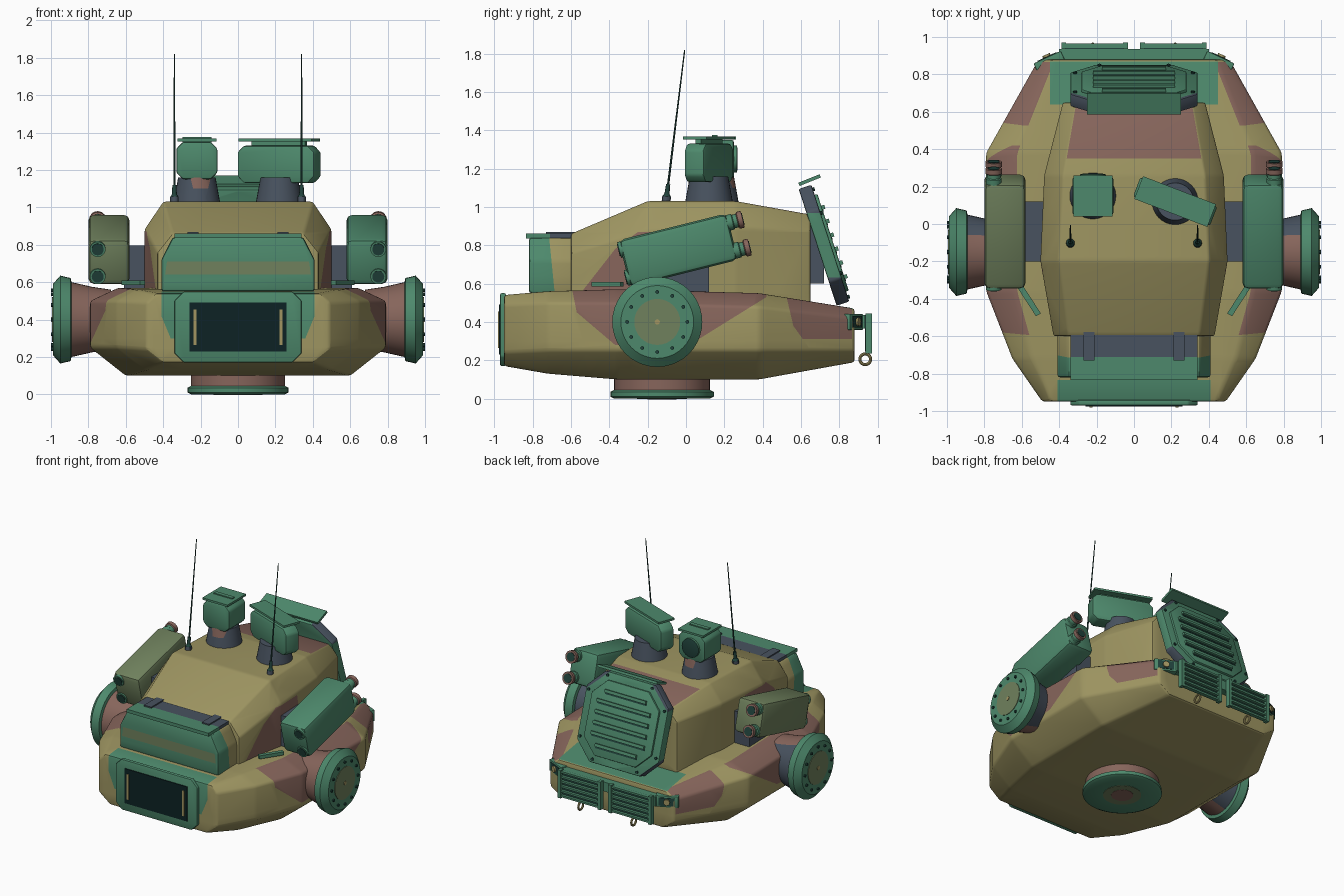
import bpy, bmesh
from math import pi, sin, cos, radians
from mathutils import Matrix, Vector

cube = bpy.data.objects.get("Cube")
if cube:
    bpy.data.objects.remove(cube, do_unlink=True)


def material(name, *rgb):
    m = bpy.data.materials.new(name)
    m.use_nodes = True
    m.diffuse_color = (*rgb, 1)
    m.node_tree.nodes["Principled BSDF"].inputs["Base Color"].default_value = (*rgb, 1)
    return m


KHAKI = material("khaki", .34, .30, .12)
BROWN = material("brown", .24, .13, .105)
GREEN = material("green", .075, .25, .15)
SLATE = material("slate", .065, .085, .115)
OLIVE = material("olive_green", .16, .22, .11)
GLASS = material("dark_glass", .004, .016, .018)
BEIGE = material("beige", .36, .30, .12)
DARK = material("dark_green", .015, .055, .045)


def T(x, y, z, rx=0, ry=0, rz=0):
    rot = Matrix.Rotation(radians(rz), 4, 'Z') @ Matrix.Rotation(radians(ry), 4, 'Y')
    return Matrix.Translation((x, y, z)) @ rot @ Matrix.Rotation(radians(rx), 4, 'X')


def finish(name, bm, mats, matrix=Matrix(), bevel=0):
    bmesh.ops.recalc_face_normals(bm, faces=bm.faces)
    if bevel:
        bmesh.ops.bevel(bm, geom=bm.edges[:], offset=bevel, segments=2, profile=.5,
                        affect='EDGES', clamp_overlap=True)
    bm.transform(matrix)
    mesh = bpy.data.meshes.new(name)
    bm.to_mesh(mesh)
    bm.free()
    for m in mats:
        mesh.materials.append(m)
    ob = bpy.data.objects.new(name, mesh)
    bpy.context.collection.objects.link(ob)
    return ob


def box(name, size, matrix, mat, bevel=0):
    bm = bmesh.new()
    bmesh.ops.create_cube(bm, size=1, matrix=Matrix.Diagonal((*size, 1)))
    return finish(name, bm, [mat], matrix, bevel)


def loft(name, rings, mats, matrix=Matrix(), bevel=0):
    bm = bmesh.new()
    loops = [[bm.verts.new(p) for p in ring] for ring in rings]
    n = len(loops[0])
    for a, b in zip(loops, loops[1:]):
        for i in range(n):
            bm.faces.new((a[i], a[(i + 1) % n], b[(i + 1) % n], b[i]))
    bm.faces.new(loops[0])
    bm.faces.new(loops[-1])
    return finish(name, bm, mats, matrix, bevel)


def prism(name, outline, depth, matrix, mat, bevel=0):
    rings = [[(x, y, z) for x, z in outline] for y in (-depth / 2, depth / 2)]
    return loft(name, rings, [mat], matrix, bevel)


def octagon(w, h, c):
    right = [(w - c, -h), (w, c - h), (w, h - c), (w - c, h)]
    return right + [(-x, z) for x, z in reversed(right)]


def lathe(name, profile, matrix, mats, bands=(), n=32):
    """Profile of (radius, height); bands give each segment's material index."""
    rings = [[(r * cos(2 * pi * i / n), r * sin(2 * pi * i / n), h) for i in range(n)]
             for r, h in profile]
    ob = loft(name, rings, mats, matrix)
    for k, idx in enumerate(bands):
        for f in ob.data.polygons[k * n:(k + 1) * n]:
            f.material_index = idx
    ob.data.polygons[-1].material_index = bands[-1] if bands else 0
    return ob


def paint(ob, mat, u, v, pts, cond=lambda c: True):
    """Cut a convex counter-clockwise patch, seen along the third axis, and colour it."""
    if mat.name not in ob.data.materials:
        ob.data.materials.append(mat)
    slot = ob.data.materials.find(mat.name)
    bm = bmesh.new()
    bm.from_mesh(ob.data)
    planes = []
    for a, b in zip(pts, pts[1:] + pts[:1]):
        co, no = Vector(), Vector()
        co[u], co[v] = a
        no[u], no[v] = b[1] - a[1], a[0] - b[0]
        planes.append((co, no.normalized()))
        bmesh.ops.bisect_plane(bm, geom=bm.verts[:] + bm.edges[:] + bm.faces[:],
                               plane_co=co, plane_no=planes[-1][1], dist=1e-5)
    for f in bm.faces:
        c = f.calc_center_median()
        if cond(c) and all((c - co).dot(no) < 1e-4 for co, no in planes):
            f.material_index = slot
    bm.to_mesh(ob.data)
    bm.free()


def hull_ring(y, wb, wm, wt, z0, z1, z2, z3):
    right = [(wb, z0), (wm, z1), (wm, z2), (wt, z3)]
    return [(x, y, z) for x, z in right] + [(-x, y, z) for x, z in reversed(right)]


# Lower hull with camouflage patches
hull = loft("lower_hull", [
    hull_ring(-.95, .4, .49, .44, .17, .24, .49, .54),
    hull_ring(-.72, .5, .65, .54, .13, .25, .5, .56),
    hull_ring(-.36, .6, .79, .64, .1, .25, .5, .57),
    hull_ring(.38, .6, .79, .64, .1, .25, .48, .55),
    hull_ring(.88, .42, .51, .44, .19, .25, .42, .47)], [KHAKI], bevel=.015)
paint(hull, BROWN, 1, 2, [(-.6, .6), (-.57, .45), (-.37, .28), (.05, .3), (.42, .53), (.42, .6)],
      lambda c: abs(c.x) > .4)
paint(hull, BROWN, 1, 2, [(.52, .55), (.56, .38), (.61, .31), (.865, .31), (.865, .55)],
      lambda c: abs(c.x) > .46)
paint(hull, GREEN, 0, 2, [(-.36, .3), (.36, .3), (.41, .42), (.41, .6), (-.41, .6), (-.41, .42)],
      lambda c: c.y < -.84)
paint(hull, GREEN, 0, 1, [(-.45, .64), (.45, .64), (.45, .87), (-.45, .87)], lambda c: c.z > .4)

# Upper hull
upper = loft("upper_hull", [
    hull_ring(-.6, .43, .43, .35, .5, .56, .76, .86),
    hull_ring(-.2, .5, .5, .4, .5, .56, .88, 1.03),
    hull_ring(.26, .48, .48, .38, .5, .56, .9, 1.03),
    hull_ring(.65, .38, .38, .31, .48, .52, .88, .96)], [KHAKI], bevel=.012)
paint(upper, BROWN, 1, 2, [(-.55, .55), (.06, .55), (0, .87), (-.25, .87), (-.37, .78)],
      lambda c: abs(c.x) > .38)
paint(upper, BROWN, 0, 1, [(-.36, .35), (.36, .35), (.31, .64), (-.31, .64)], lambda c: c.z > .9)

# Visor housing above the nose
visor = prism("visor_housing", [(-.41, .55), (.41, .55), (.41, .72), (.35, .84), (-.35, .84),
                                (-.41, .72)], .28, T(0, -.68, 0), KHAKI, .015)
paint(visor, GREEN, 1, 2, [(-.9, .5), (-.68, .5), (-.72, .9), (-.9, .9)])
paint(visor, OLIVE, 0, 2, [(-.39, .64), (.39, .64), (.38, .71), (-.38, .71)], lambda c: c.y < -.8)
lid = box("visor_lid", (.68, .29, .025), T(0, -.69, .848), GREEN)
paint(lid, SLATE, 0, 1, [(-.4, -.71), (.4, -.71), (.4, -.5), (-.4, -.5)])
for s in (-1, 1):
    box("lid_hinge", (.06, .2, .015), T(s * .24, -.63, .862), SLATE)

# Front window
prism("window_frame", octagon(.34, .19, .05), .03, T(0, -.955, .36), GREEN, .008)
box("window_glass", (.52, .008, .26), T(0, -.972, .36), GLASS)
for s in (-1, 1):
    box("window_bar", (.018, .008, .19), T(s * .23, -.977, .36), BEIGE)

# Waist ring underneath
lathe("waist_ring", [(.12, 0), (.25, 0), (.27, .01), (.27, .035), (.25, .045), (.25, .12)],
      T(0, -.125, 0), [GREEN, BROWN], [0, 0, 0, 0, 1], 40)
lathe("waist_plate", [(.13, -.002), (.13, .006)], T(0, -.125, 0), [OLIVE])
lathe("waist_centre", [(.075, -.004), (.075, .004)], T(0, -.125, 0), [BROWN])

for s in (-1, 1):
    # Shoulder hub with flange and bolts
    hub = lathe("shoulder_hub", [(.16, .68), (.175, .78), (.2, .89), (.222, .895), (.235, .95),
                                 (.19, .99)], T(0, -.15, .4, ry=s * 90),
                [BROWN, GREEN], [0, 0, 1, 1, 1], 40)
    paint(hub, SLATE, 1, 2, [(-.1, .2), (.1, .3), (.1, .55), (-.05, .65)],
          lambda c: abs(c.x) < .87)
    lathe("hub_plate", [(.12, .98), (.12, .994)], T(0, -.15, .4, ry=s * 90), [OLIVE])
    lathe("hub_pin", [(.014, .98), (.014, .998)], T(0, -.15, .4, ry=s * 90), [BEIGE], n=12)
    for k in range(12):
        a = k * pi / 6
        lathe("hub_bolt", [(.01, .97), (.01, 1)],
              T(0, -.15 + .157 * cos(a), .4 + .157 * sin(a), ry=s * 90), [DARK], n=8)

    # Tilted launcher pod on its mount
    box("pod_mount", (.16, .32, .25), T(s * .53, -.04, .67), SLATE)
    pod = T(s * .69, -.04, .775, rx=14)
    box("launcher_pod", (.22, .58, .25), pod, GREEN if s > 0 else OLIVE, .03)
    for z in (-.075, .075):
        tube = pod @ T(s * .06, 0, z, rx=-90)
        lathe("launcher_tube", [(.042, -.3), (.042, .31), (.036, .315), (.036, .335), (.045, .34),
                                (.045, .365)], tube, [GREEN, BROWN], [0, 0, 0, 1, 1], 20)
        lathe("tube_mouth", [(.032, -.304), (.032, .368)], tube, [DARK], n=20)
    box("pod_handle", (.03, .18, .025), T(s * .56, -.41, .597, rz=-s * 33), GREEN)

    # Antenna
    lathe("antenna_base", [(.023, 0), (.023, .035), (.013, .05), (.011, .1)],
          T(s * .34, -.105, 1.02, rx=-7), [SLATE, DARK], [0, 1, 1], 12)
    lathe("antenna_rod", [(.006, .08), (.003, .805)], T(s * .34, -.105, 1.02, rx=-7), [DARK], n=8)

    # Rear grille, lamp wing and tow ring
    box("grille_back", (.33, .01, .19), T(s * .21, .94, .34), DARK)
    for k in range(6):
        box("grille_slat", (.34, .025, .014), T(s * .21, .953, .25 + k * .036), GREEN)
    for x in (.045, .375):
        box("grille_post", (.025, .035, .21), T(s * x, .953, .34), GREEN)
    wing = T(s * .45, .86, .4, rz=-s * 25)
    box("lamp_wing", (.16, .07, .085), wing, GREEN, .006)
    box("lamp_recess", (.11, .008, .06), wing @ T(0, .035, 0), DARK)
    lathe("rear_lamp", [(.022, .02), (.022, .05)], wing @ T(0, 0, 0, rx=-90), [BEIGE], n=16)
    bpy.ops.mesh.primitive_torus_add(major_radius=.028, minor_radius=.008, major_segments=20,
                                     minor_segments=8, location=(s * .22, .935, .205),
                                     rotation=(0, pi / 2, 0))
    ring = bpy.context.object
    ring.name = "tow_ring"
    ring.data.materials.append(BEIGE)

box("bumper_bar", (.8, .07, .07), T(0, .9, .4), GREEN)

# Rear radiator panel
rad = T(0, .72, .8, rx=18)
panel = prism("radiator_panel", octagon(.34, .32, .13), .07, rad, GREEN, .008)
for s in (-1, 1):
    for z, tip in ((1, 1.2), (-1, .4)):
        tri = [(s * .16, .8 + z * .33), (s * .37, .8 + z * .14), (s * .4, tip)]
        paint(panel, SLATE, 0, 2, tri if s * z > 0 else tri[::-1])
prism("radiator_core", octagon(.28, .265, .11), .02, rad @ T(0, .04, 0), GREEN, .005)
for k in range(6):
    w = .34 if k in (0, 5) else .44
    z = -.19 + k * .076
    box("radiator_slat", (w, .022, .022), rad @ T(0, .055, z), GREEN)
    box("slat_gap", (w, .008, .012), rad @ T(0, .049, z - .017), DARK)
for x, z in octagon(.315, .295, .13):
    lathe("panel_bolt", [(.01, .03), (.01, .045)], rad @ T(x, 0, z, rx=-90), [DARK], n=8)
box("radiator_awning", (.5, .12, .018), T(0, .645, 1.14, rx=22), GREEN)
box("radiator_bracket", (.4, .14, .3), T(0, .65, .75), SLATE)

# Roof sensors on turning bases
for name, x, y, w, d, turn, mid in (("small_sensor", -.22, .15, .22, .2, 0, 1.25),
                                    ("wide_sensor", .22, .12, .44, .11, -21, 1.23)):
    base = lathe(name + "_base", [(.125, 1.02), (.12, 1.05), (.1, 1.16)], T(x, y, 0), [SLATE])
    head = T(x, y, mid, rz=turn)
    prism(name + "_head", octagon(w / 2, .1, .035), d, head, GREEN, .012)
    box(name + "_post", (w * .7, .03, .04), head @ T(0, 0, .105), GREEN)
    box(name + "_roof", (w * .95, d + .02, .015), T(x, y, 1.36, rz=turn), GREEN)
    if w < .3:
        paint(base, BROWN, 0, 2, [(-.24, 1.1), (-.16, 1.1), (-.14, 1.18), (-.26, 1.18)])
        lathe("sensor_lens", [(.07, .09), (.07, .115), (.05, .12)], head @ T(0, 0, 0, rx=-90),
              [GREEN, DARK], [0, 1])

for ob in bpy.context.scene.objects:
    ob.select_set(ob.type == 'MESH')
bpy.context.view_layer.objects.active = hull
bpy.ops.object.shade_smooth_by_angle(angle=radians(30))
